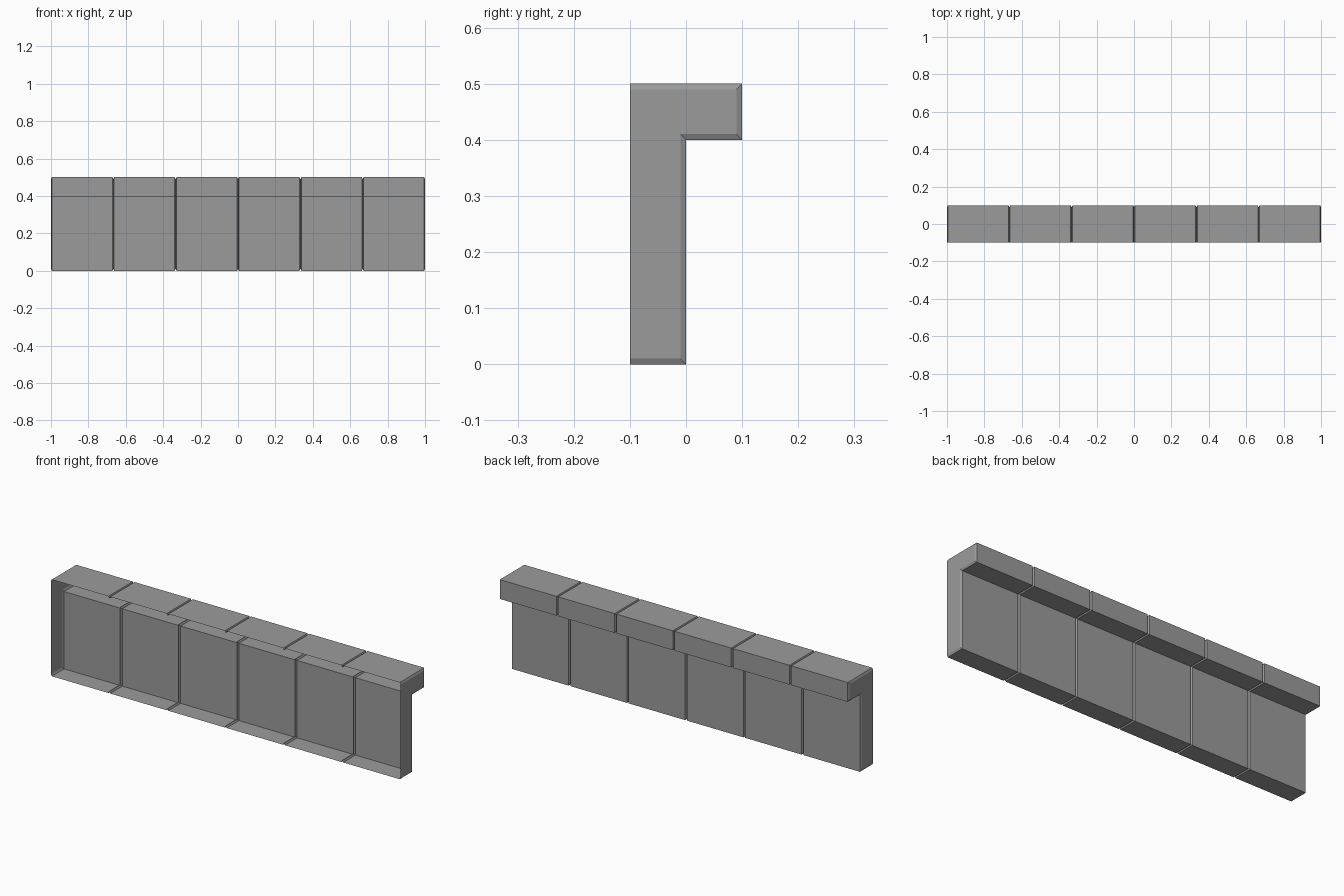
import bpy
import bmesh

if "Cube" in bpy.data.objects:
    bpy.data.objects.remove(bpy.data.objects["Cube"], do_unlink=True)

SEGMENTS = 6
DEPTH = 0.01    # how far the seams cut into the profile
HALF = 0.005    # half width of a seam

# Plain grey
grey = bpy.data.materials.new("grey")
grey.use_nodes = True
colour = (0.33, 0.33, 0.33, 1)
grey.diffuse_color = colour
grey.node_tree.nodes["Principled BSDF"].inputs["Base Color"].default_value = colour


def profile(d):
    """Hooked section, open at the front, shrunk by d."""
    return [(-0.1, d), (-d, d), (-d, 0.4 + d),
            (0.1 - d, 0.4 + d), (0.1 - d, 0.5 - d), (-0.1, 0.5 - d)]


# Sections along the length: each panel runs full size between narrow seams
sections = [(-1, DEPTH)]
for i in range(SEGMENTS):
    left = -1 + 2 * i / SEGMENTS
    right = -1 + 2 * (i + 1) / SEGMENTS
    sections += [(left + HALF, 0), (right - HALF, 0), (right, DEPTH)]

# Loft the shell and close both ends
bm = bmesh.new()
rings = [[bm.verts.new((x, y, z)) for y, z in profile(d)] for x, d in sections]
for a, b in zip(rings, rings[1:]):
    for j in range(len(a) - 1):
        bm.faces.new((a[j], a[j + 1], b[j + 1], b[j]))
bm.faces.new(rings[0][::-1])
bm.faces.new(rings[-1])

mesh = bpy.data.meshes.new("ledge_wall")
bm.to_mesh(mesh)
bm.free()
mesh.materials.append(grey)
wall = bpy.data.objects.new("ledge_wall", mesh)
bpy.context.collection.objects.link(wall)
